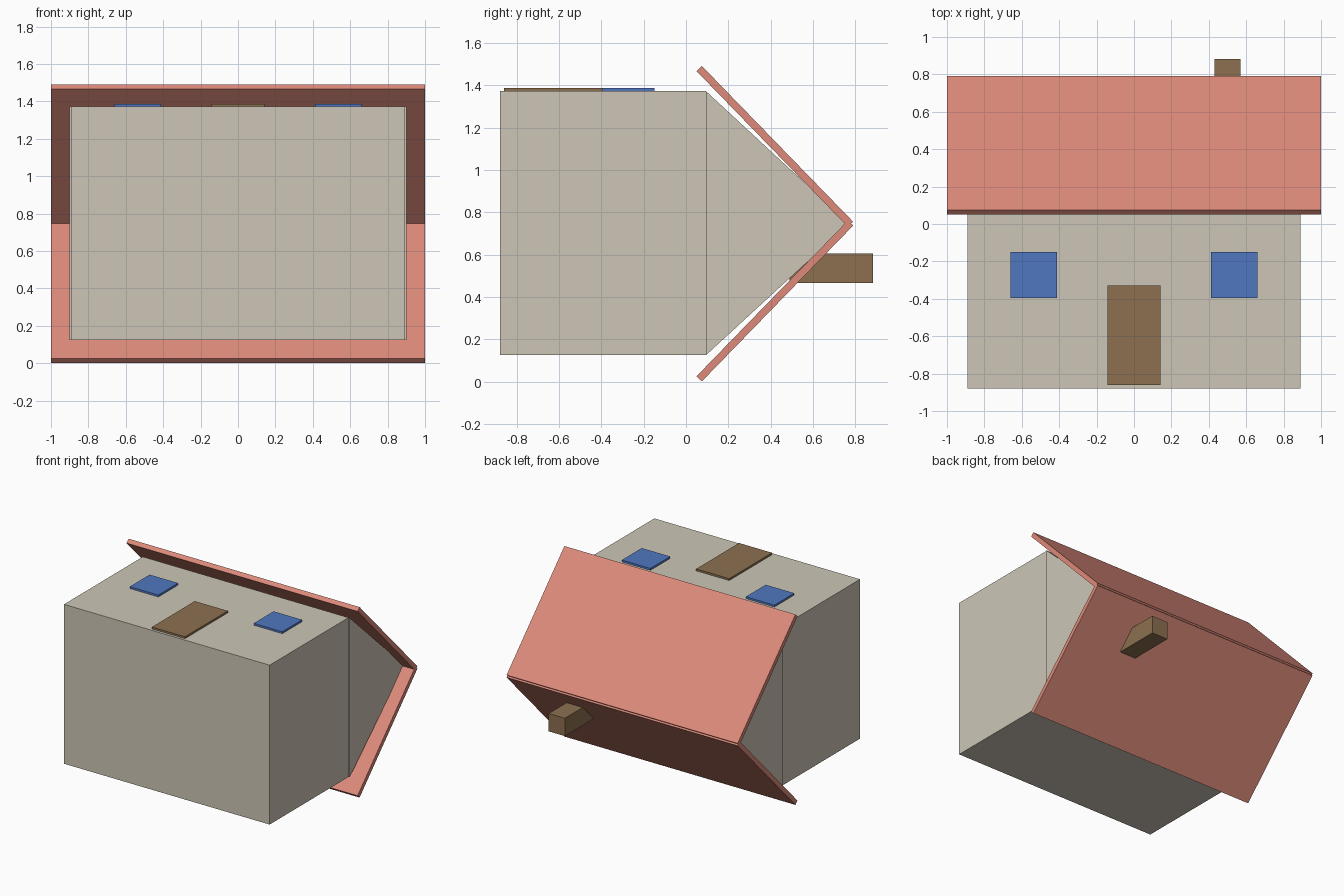
import bpy, bmesh
from mathutils import Vector

cube = bpy.data.objects.get("Cube")
if cube:
    bpy.data.objects.remove(cube, do_unlink=True)


def material(name, rgb):
    mat = bpy.data.materials.new(name)
    mat.use_nodes = True
    color = (*rgb, 1)
    mat.diffuse_color = color
    mat.node_tree.nodes["Principled BSDF"].inputs["Base Color"].default_value = color
    return mat


cream = material("cream plaster", (0.61, 0.565, 0.475))
coral = material("coral roof", (0.72, 0.255, 0.195))
blue = material("blue glass", (0.081, 0.185, 0.53))
brown = material("brown wood", (0.262, 0.163, 0.079))


def prism(name, profile, x0, x1, mat):
    """Extrude a (y, z) profile along x."""
    bm = bmesh.new()
    face = bm.faces.new([bm.verts.new((x0, y, z)) for y, z in profile])
    grown = bmesh.ops.extrude_face_region(bm, geom=[face])["geom"]
    verts = [g for g in grown if isinstance(g, bmesh.types.BMVert)]
    bmesh.ops.translate(bm, verts=verts, vec=(x1 - x0, 0, 0))
    bmesh.ops.recalc_face_normals(bm, faces=bm.faces)
    mesh = bpy.data.meshes.new(name)
    bm.to_mesh(mesh)
    bm.free()
    mesh.materials.append(mat)
    obj = bpy.data.objects.new(name, mesh)
    bpy.context.collection.objects.link(obj)
    return obj


def box(name, x, y, z, mat):
    profile = [(y[0], z[0]), (y[1], z[0]), (y[1], z[1]), (y[0], z[1])]
    return prism(name, profile, x[0], x[1], mat)


MID = 0.746            # height of the ridge, since the house lies on its back
BOTTOM, TOP = 0.125, 1.372
EAVE = 0.095

# Walls and the slightly wider gable block
box("walls", (-0.89, 0.89), (-0.88, EAVE), (BOTTOM, TOP), cream)
prism("gable", [(EAVE, BOTTOM), (0.77, MID), (EAVE, TOP)], -0.9, 0.9, cream)

# Two thin roof slabs, crossing at the ridge
for side, name in ((1, "roof_upper"), (-1, "roof_lower")):
    eave = Vector((0.0625, MID + side * 0.733))
    ridge = Vector((0.7775, MID - side * 0.003))
    along = (ridge - eave).normalized()
    half = Vector((-along.y, along.x)) * 0.0175
    prism(name, [eave - half, ridge - half, ridge + half, eave + half], -1, 1, coral)

# Chimney through the lower slab
box("chimney", (0.43, 0.57), (0.49, 0.883), (0.465, 0.605), brown)

# Door and windows on the facade
FACADE = (TOP - 0.01, 1.387)
box("door", (-0.143, 0.143), (-0.86, -0.33), FACADE, brown)
for side, name in ((1, "left_window"), (-1, "right_window")):
    box(name, sorted((side * 0.413, side * 0.66)), (-0.395, -0.15), FACADE, blue)
